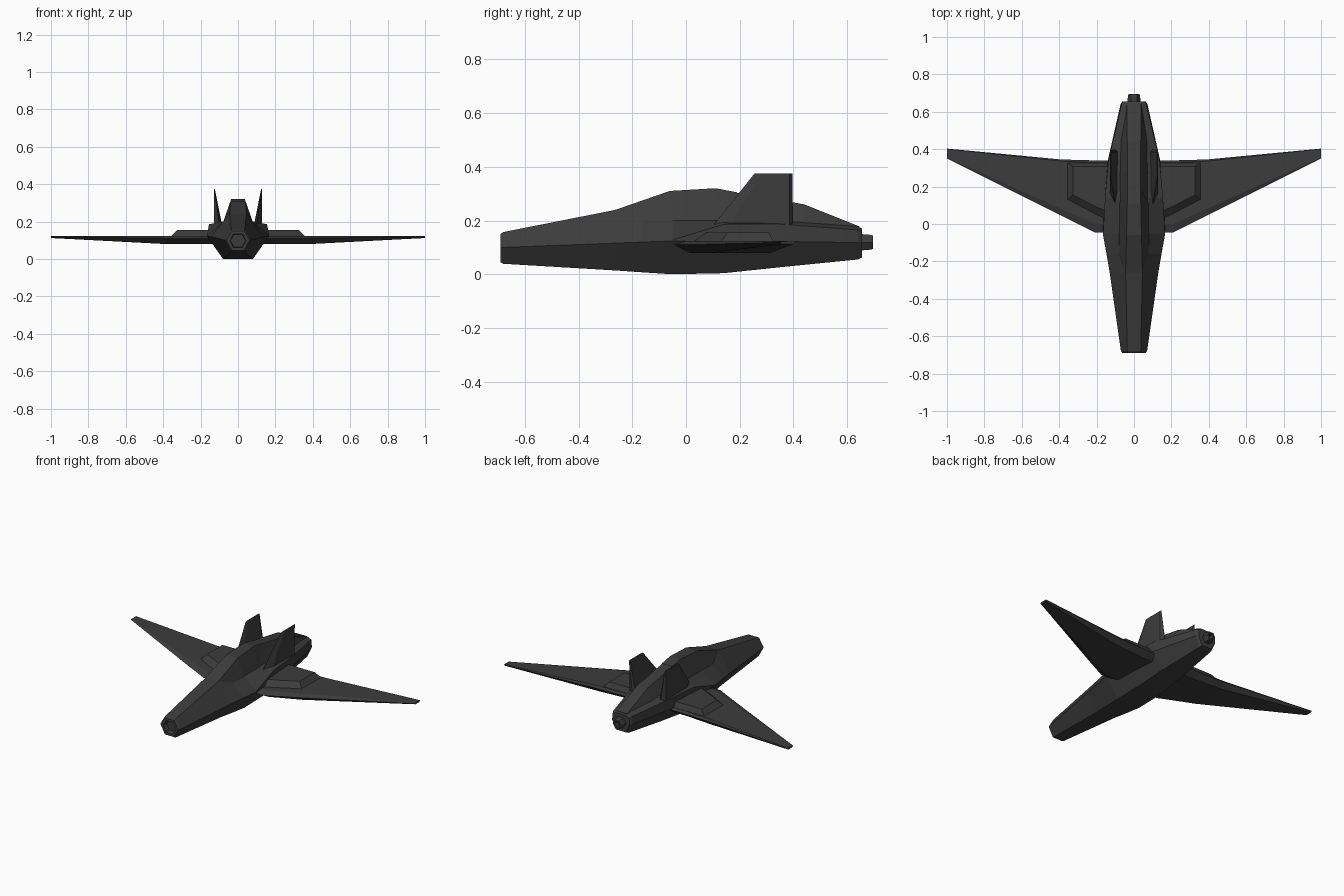
import bpy, bmesh
from mathutils import Vector
from math import cos, sin, pi

if "Cube" in bpy.data.objects:
    bpy.data.objects.remove(bpy.data.objects["Cube"])

charcoal = bpy.data.materials.new("charcoal")
charcoal.use_nodes = True
charcoal.diffuse_color = (0.045, 0.045, 0.045, 1)
charcoal.node_tree.nodes["Principled BSDF"].inputs["Base Color"].default_value = charcoal.diffuse_color


def loft(name, rings, mirror=False, socket=None):
    """Skin a list of equal-length rings; socket = (inset, depth) hollows the first end."""
    bm = bmesh.new()
    loops = [[bm.verts.new(p) for p in ring] for ring in rings]
    count = len(loops[0])
    for a, b in zip(loops, loops[1:]):
        for i in range(count):
            j = (i + 1) % count
            bm.faces.new((a[i], a[j], b[j], b[i]))
    first = bm.faces.new(loops[0])
    bm.faces.new(loops[-1])
    bmesh.ops.recalc_face_normals(bm, faces=bm.faces)
    if socket:
        inset, depth = socket
        bmesh.ops.inset_region(bm, faces=[first], thickness=inset)
        bmesh.ops.inset_region(bm, faces=[first], thickness=inset / 4, depth=-depth)
    mesh = bpy.data.meshes.new(name)
    bm.to_mesh(mesh)
    bm.free()
    mesh.materials.append(charcoal)
    obj = bpy.data.objects.new(name, mesh)
    bpy.context.collection.objects.link(obj)
    if mirror:
        obj.modifiers.new("Mirror", "MIRROR")
    return obj


def symmetric(half):
    """Close a half outline of (x, y, z) points across the centre plane."""
    return half + [(-x, y, z) for x, y, z in reversed(half)]


def hexagon(y, radius, z):
    return [(radius * cos(i * pi / 3), y, z + radius * sin(i * pi / 3)) for i in range(6)]


# Fuselage: y, then width and height of belly, side, shoulder and deck
sections = [
    (-.69, .032, .045, .062, .1, .06, .104, .032, .15),
    (-.68, .036, .039, .07, .1, .068, .104, .036, .157),
    (-.26, .06, .014, .13, .116, .128, .12, .045, .24),
    (-.16, .07, .007, .147, .12, .145, .124, .078, .2),
    (-.05, .08, 0, .167, .124, .165, .128, .08, .2),
    (.14, .08, .004, .155, .124, .155, .186, .08, .2),
    (.34, .07, .025, .14, .122, .137, .187, .08, .2),
    (.64, .042, .055, .072, .118, .066, .165, .042, .178),
    (.655, .036, .062, .062, .118, .058, .158, .036, .17),
]
loft("fuselage", [symmetric([(s[i], s[0], s[i + 1]) for i in (1, 3, 5, 7)])
                  for s in sections], socket=(.018, .03))


def roof(name, stations):
    """Stations: top width, y and height, then base width, y and height."""
    loft(name, [symmetric([s[3:], s[:3]]) for s in stations])


# Canopy and the spine that fairs it into the tail
roof("canopy", [
    (.045, -.262, .24, .08, -.16, .196),
    (.04, -.06, .31, .08, -.06, .196),
    (.036, .11, .32, .078, .09, .196),
    (.036, .19, .305, .078, .11, .196),
])
roof("spine", [
    (.034, .11, .316, .074, .09, .196),
    (.035, .28, .288, .078, .28, .19),
    (.036, .44, .26, .075, .44, .182),
    (.038, .645, .178, .042, .645, .16),
])


# Wings: each station gives x, leading and trailing edge, top, bottom
def wing_ring(x, lead, trail, top, bottom):
    chord = trail - lead
    mid = bottom + (top - bottom) * .7
    return [(x, lead, mid), (x, lead + chord * .12, top),
            (x, trail - chord * .03, top), (x, trail, mid),
            (x, trail - chord * .1, bottom), (x, lead + chord * .15, bottom)]


loft("wings", [wing_ring(*s) for s in (
    (.1, -.045, .34, .124, .08),
    (.21, -.045, .34, .124, .08),
    (.39, .045, .345, .124, .08),
    (1, .35, .403, .122, .112))], mirror=True)

# Raised panels on the wing roots
base = [(.12, .01, .12), (.2, .045, .12), (.36, .13, .12), (.36, .328, .12), (.12, .328, .12)]
crown = [(.12, .06, .155), (.2, .09, .155), (.325, .155, .155), (.325, .308, .155), (.12, .308, .155)]
loft("wing_panels", [base, crown], mirror=True)

# Tail fins: thick roots tapering to thin upright tips
loft("tail_fins", [
    [(.1, .1, .18), (.088, .16, .18), (.085, .385, .18), (.1, .398, .18), (.128, .385, .18), (.128, .16, .18)],
    [(.125, .255, .375), (.124, .28, .375), (.124, .385, .375), (.126, .396, .375), (.129, .385, .375), (.129, .28, .375)],
], mirror=True)

# Engine nozzle, hollow at the back
loft("nozzle", [hexagon(.695, .029, .119), hexagon(.68, .033, .119),
                hexagon(.65, .035, .119)], socket=(.01, .03))
